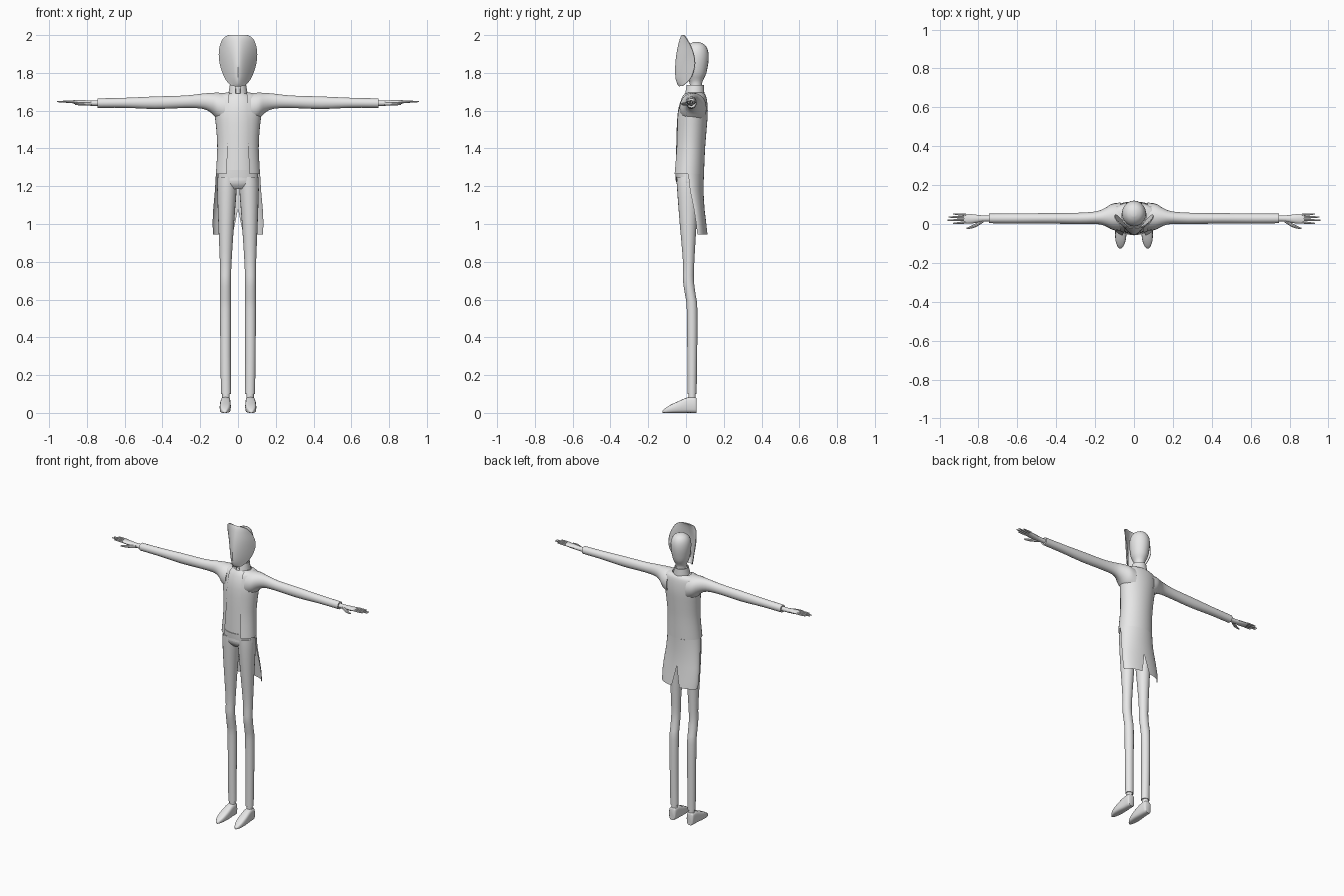
import bpy, bmesh, math

grey = bpy.data.materials.new("plain_grey")
grey.diffuse_color = (0.8, 0.8, 0.8, 1)


def refine(rows, steps=3):
    """Catmull-Rom smoothing of a list of equal-length tuples."""
    out = []
    last = len(rows) - 1
    for i in range(last):
        quad = [rows[max(i - 1, 0)], rows[i], rows[i + 1], rows[min(i + 2, last)]]
        for k in range(steps):
            t = k / steps
            out.append(tuple(
                0.5 * (2 * b + (c - a) * t + (2 * a - 5 * b + 4 * c - d) * t * t
                       + (3 * b - a - 3 * c + d) * t ** 3)
                for a, b, c, d in zip(*quad)))
    out.append(rows[-1])
    return out


def grid_mesh(name, rows, closed=False, caps=False, mirror=False, thick=0, angle=40):
    """Object from rows of points, skinned row to row."""
    bm = bmesh.new()
    vs = [[bm.verts.new(p) for p in row] for row in rows]
    n = len(vs[0])
    for a, b in zip(vs, vs[1:]):
        for j in range(n if closed else n - 1):
            k = (j + 1) % n
            bm.faces.new((a[j], a[k], b[k], b[j]))
    if caps:
        bm.faces.new(vs[0])
        bm.faces.new(vs[-1])
    bmesh.ops.recalc_face_normals(bm, faces=bm.faces)
    me = bpy.data.meshes.new(name)
    bm.to_mesh(me)
    bm.free()
    me.materials.append(grey)
    ob = bpy.data.objects.new(name, me)
    bpy.context.collection.objects.link(ob)
    if mirror:
        ob.modifiers.new("mirror", 'MIRROR').merge_threshold = 0.0005
    if thick:
        m = ob.modifiers.new("thickness", 'SOLIDIFY')
        m.thickness, m.offset = thick, 0
    bpy.ops.object.select_all(action='DESELECT')
    ob.select_set(True)
    bpy.context.view_layer.objects.active = ob
    bpy.ops.object.convert(target='MESH')
    bpy.ops.object.shade_smooth_by_angle(angle=math.radians(angle))
    return ob


def tube(name, rings, axis='z', n=20, power=1.0, caps=True, mirror=False, steps=3):
    """Loft of ovals; ring = (position on axis, u0, u1, v0, v1)."""
    rows = []
    for t, u0, u1, v0, v1 in refine(rings, steps):
        row = []
        for j in range(n):
            a = 2 * math.pi * j / n
            c, s = math.cos(a), math.sin(a)
            u = (u0 + u1) / 2 + (u1 - u0) / 2 * math.copysign(abs(c) ** power, c)
            v = (v0 + v1) / 2 + (v1 - v0) / 2 * math.copysign(abs(s) ** power, s)
            row.append({'x': (t, u, v), 'y': (u, t, v), 'z': (u, v, t)}[axis])
        rows.append(row)
    return grid_mesh(name, rows, True, caps, mirror)


# head and neck
tube("head", [(1.67, -.035, .035, .02, .085), (1.74, -.033, .033, .02, .085),
              (1.765, -.038, .038, .01, .092), (1.80, -.052, .052, -.005, .108),
              (1.87, -.062, .062, -.012, .12), (1.92, -.058, .058, -.008, .116),
              (1.95, -.040, .040, .015, .098), (1.963, -.012, .012, .04, .07)])

# ridged face shell: (z, half width, front y, rear y)
shell = []
for z, w, yf, yr in refine([(2.0, .05, -.02, -.012), (1.98, .08, -.03, .005),
                            (1.92, .099, -.045, .035), (1.85, .095, -.054, .048),
                            (1.78, .072, -.054, .03), (1.745, .048, -.045, 0),
                            (1.73, .03, -.035, -.02)]):
    shell.append([(w * k / 8, yf + (yr - yf) * abs(k / 8) ** 1.5, z)
                  for k in range(-8, 9)])
grid_mesh("face_shell", shell, thick=0.005)

# standing collar, open at the front
collar = []
for z, rx, yf, yb in [(1.685, .05, -.005, .095), (1.735, .041, .005, .092)]:
    collar.append([(rx * math.sin(a), (yf + yb) / 2 - (yb - yf) / 2 * math.cos(a), z)
                   for a in [0.25 + (2 * math.pi - .5) * k / 20 for k in range(21)]])
grid_mesh("collar", collar, thick=0.005)

# shirt
tube("shirt", [(1.23, -.098, .098, -.055, .065), (1.40, -.095, .095, -.052, .08),
               (1.58, -.10, .10, -.045, .09), (1.66, -.085, .085, -.025, .09),
               (1.692, -.05, .05, -.005, .085)], n=28)


def coat_arc(z, rx, yf, yb, start, slit):
    """Half outline of the coat from front edge to the middle of the back."""
    end = math.pi - slit
    return [(rx * math.sin(a), (yf + yb) / 2 - (yb - yf) / 2 * math.cos(a), z)
            for a in [start + (end - start) * k / 14 for k in range(15)]]


# coat body: (z, half width, front y, back y, front edge x)
body = refine([(1.695, .065, -.002, .09, .045), (1.68, .115, -.022, .105, .047),
               (1.64, .128, -.037, .113, .049), (1.58, .124, -.05, .115, .05),
               (1.50, .115, -.055, .109, .052), (1.40, .110, -.06, .101, .055),
               (1.265, .117, -.072, .095, .06)])
grid_mesh("coat_body", [coat_arc(z, rx, f, b, math.asin(e / rx), 0)
                        for z, rx, f, b, e in body], mirror=True)

# coat tails: (z, half width, front y, back y, back slit angle)
tails = [(1.265, .117, -.072, .095, 0), (1.18, .122, -.05, .092, 0),
         (1.08, .131, -.015, .098, 0), (1.00, .135, .0, .108, .12),
         (.945, .131, .005, .115, .22)]
grid_mesh("coat_tails", [coat_arc(z, rx, f, b, math.pi / 2, s)
                         for z, rx, f, b, s in tails], mirror=True)

# sleeves, flaring into the shoulders
tube("sleeve", [(.07, -.035, .11, 1.53, 1.694), (.11, -.03, .105, 1.555, 1.695),
                (.145, -.012, .085, 1.59, 1.694), (.19, 0, .066, 1.61, 1.69),
                (.28, .0, .058, 1.614, 1.68), (.44, .002, .056, 1.609, 1.675),
                (.60, .003, .054, 1.615, 1.668), (.745, .004, .053, 1.615, 1.665)],
     'x', mirror=True)

# hands
tube("palm", [(.73, .012, .044, 1.625, 1.655), (.78, .012, .044, 1.626, 1.654),
              (.83, .003, .050, 1.630, 1.656), (.875, .002, .053, 1.638, 1.655)],
     'x', 12, mirror=True)
for i, (y0, y1, tip) in enumerate([(.008, .003, .93), (.021, .019, .958),
                                   (.034, .036, .955), (.047, .052, .93)]):
    r = .006
    tube("finger_%d" % (i + 1),
         [(.865, y0 - r, y0 + r, 1.640, 1.653),
          ((.865 + tip) / 2, (y0 + y1) / 2 - .0055, (y0 + y1) / 2 + .0055, 1.642, 1.653),
          (tip, y1 - .003, y1 + .003, 1.645, 1.651)], 'x', 8, mirror=True)
tube("thumb", [(.775, .008, .026, 1.628, 1.648), (.81, -.014, .006, 1.627, 1.645),
               (.84, -.024, -.010, 1.628, 1.642), (.862, -.027, -.020, 1.631, 1.638)],
     'x', 8, mirror=True)

# trousers
tube("hips", [(1.185, -.07, .07, -.03, .05), (1.21, -.106, .106, -.048, .068),
              (1.24, -.108, .108, -.054, .074), (1.285, -.103, .103, -.058, .078)], n=28)
tube("trouser_leg", [(1.25, .004, .106, -.05, .07), (1.18, .007, .110, -.047, .07),
                     (1.0, .021, .104, -.033, .056), (.80, .034, .096, -.016, .044),
                     (.70, .037, .095, -.016, .042), (.62, .037, .095, -.004, .052),
                     (.55, .037, .095, .004, .060), (.30, .038, .093, .007, .059),
                     (.10, .037, .090, .008, .056)], mirror=True)

# ankles and pointed shoes
tube("ankle", [(.05, .044, .084, .012, .052), (.12, .044, .084, .012, .052)],
     n=14, mirror=True)
tube("shoe", [(.056, .046, .086, 0, .075), (.048, .041, .091, 0, .084),
              (.01, .039, .093, 0, .083), (-.04, .038, .097, 0, .062),
              (-.085, .043, .095, 0, .041), (-.115, .055, .085, 0, .021),
              (-.125, .064, .076, 0, .010)], 'y', 16, power=0.6, mirror=True)
